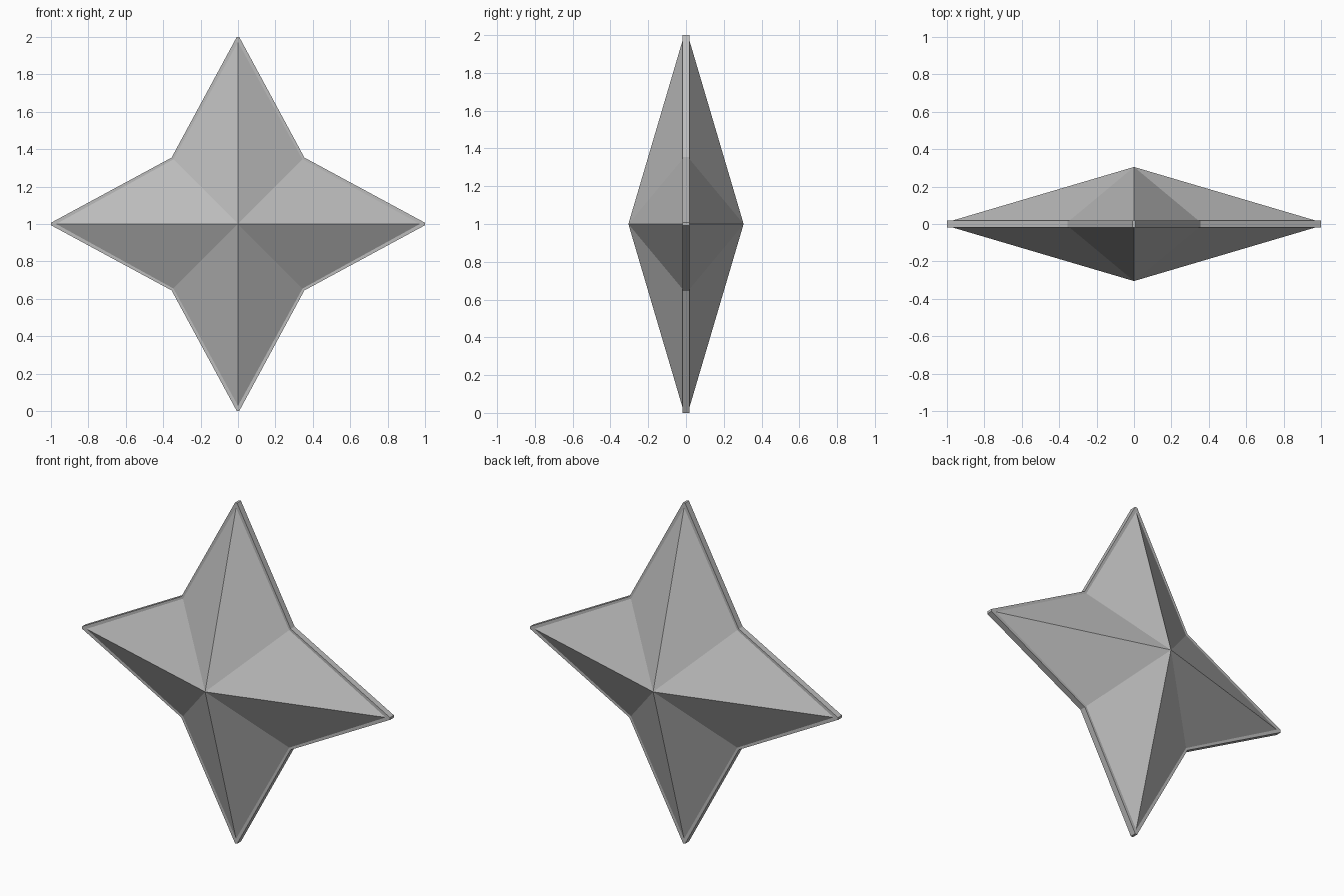
import bpy
import bmesh
from math import pi
from mathutils import Matrix, Vector

cube = bpy.data.objects.get("Cube")
if cube:
    bpy.data.objects.remove(cube, do_unlink=True)

HALF_RIM = 0.018    # half thickness of the flat rim
APEX = 0.305        # distance of each centre point from the middle plane
CENTRE = Vector((0, 0, 1))

grey = bpy.data.materials.new("steel_grey")
grey.use_nodes = True
grey.diffuse_color = (0.5, 0.5, 0.5, 1)
grey.node_tree.nodes["Principled BSDF"].inputs["Base Color"].default_value = (0.5, 0.5, 0.5, 1)


def around(points, y):
    """Repeat one arm's (x, z) points four times about the centre."""
    return [Matrix.Rotation(i * pi / 2, 3, "Y") @ Vector((x, y, z)) + CENTRE
            for i in range(4) for x, z in points]


def finish(bm, name):
    bmesh.ops.recalc_face_normals(bm, faces=bm.faces)
    mesh = bpy.data.meshes.new(name)
    bm.to_mesh(mesh)
    bm.free()
    mesh.materials.append(grey)
    bpy.context.collection.objects.link(bpy.data.objects.new(name, mesh))


# Thin star plate with blunted tips
rim_arm = [(-0.355, 0.355), (-0.013, 0.988), (-0.007, 0.998),
           (0.007, 0.998), (0.013, 0.988)]
rim_arm = [(x, 1.0 if z > 0.99 else z) for x, z in rim_arm]
bm = bmesh.new()
plate = bm.faces.new([bm.verts.new(p) for p in around(rim_arm, -HALF_RIM)])
extruded = bmesh.ops.extrude_face_region(bm, geom=[plate], use_keep_orig=True)
top = [v for v in extruded["geom"] if isinstance(v, bmesh.types.BMVert)]
bmesh.ops.translate(bm, verts=top, vec=(0, 2 * HALF_RIM, 0))
finish(bm, "star_rim")

# Faceted star pyramids on the front and back of the plate
facet_arm = [(-0.345, 0.345), (0, 0.972)]
for side, name in ((-1, "front_facets"), (1, "back_facets")):
    bm = bmesh.new()
    ring = [bm.verts.new(p) for p in around(facet_arm, side * HALF_RIM)]
    apex = bm.verts.new(CENTRE + Vector((0, side * APEX, 0)))
    for i, v in enumerate(ring):
        bm.faces.new((v, ring[(i + 1) % len(ring)], apex))
    finish(bm, name)
    # Open shells: make every facet face away from the plate
    mesh = bpy.data.meshes[name]
    if mesh.polygons[0].normal.y * side < 0:
        mesh.flip_normals()
